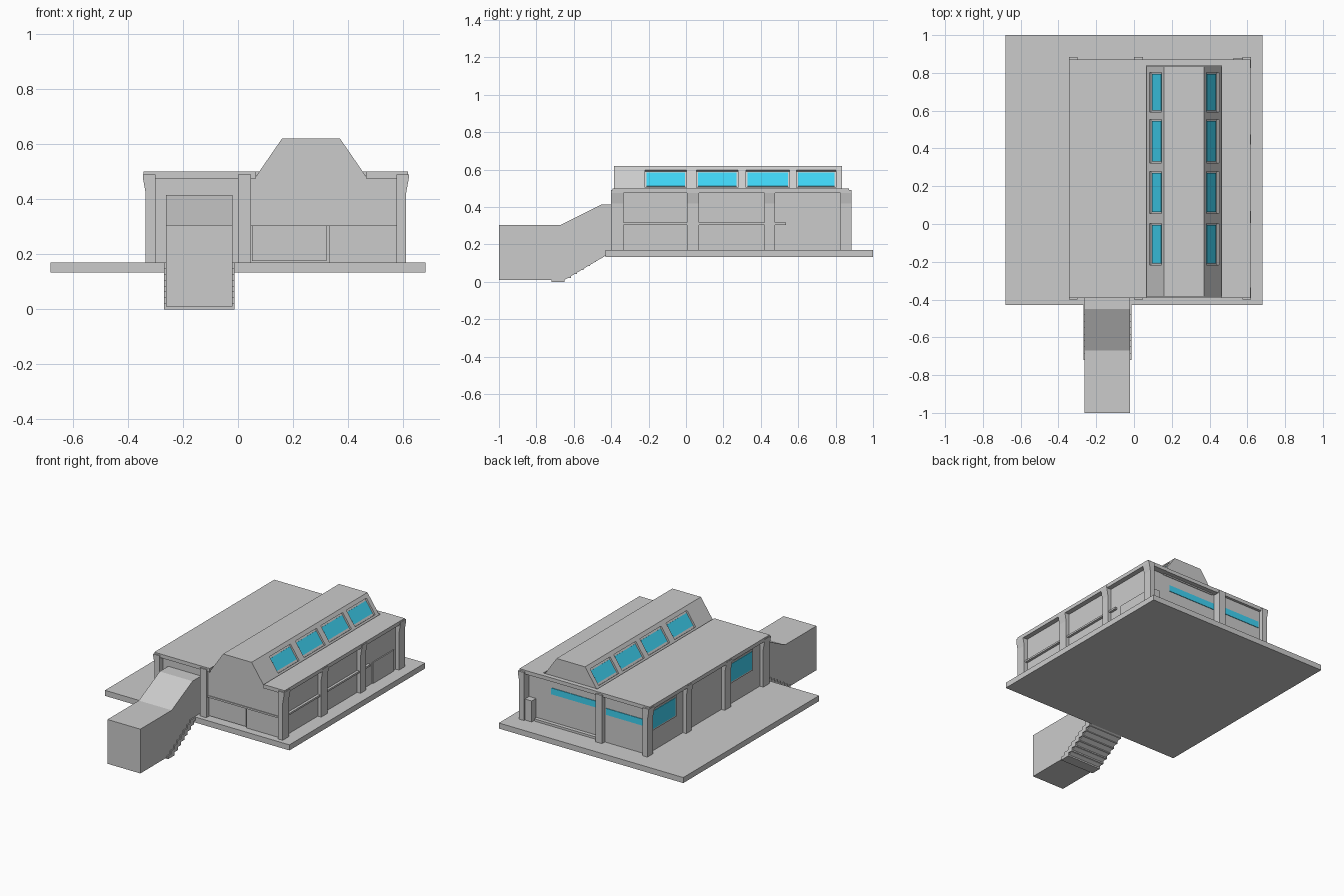
import bpy, bmesh
from mathutils import Vector

if "Cube" in bpy.data.objects:
    bpy.data.objects.remove(bpy.data.objects["Cube"])

glass = bpy.data.materials.new("blue_glass")
glass.diffuse_color = (0.05, 0.65, 0.9, 1)
glass.use_nodes = True
glass.node_tree.nodes["Principled BSDF"].inputs["Base Color"].default_value = glass.diffuse_color


def prism(name, profile, axis, a, b, mat=None):
    """Extrude a 2D profile: axis 'x' takes (y, z) points, axis 'y' takes (x, z) points."""
    bm = bmesh.new()
    put = (lambda p, t: (t, p[0], p[1])) if axis == 'x' else (lambda p, t: (p[0], t, p[1]))
    face = bm.faces.new([bm.verts.new(put(p, a)) for p in profile])
    new = bmesh.ops.extrude_face_region(bm, geom=[face])["geom"]
    move = Vector((b - a, 0, 0)) if axis == 'x' else Vector((0, b - a, 0))
    bmesh.ops.translate(bm, vec=move, verts=[v for v in new if isinstance(v, bmesh.types.BMVert)])
    bmesh.ops.recalc_face_normals(bm, faces=bm.faces)
    me = bpy.data.meshes.new(name)
    bm.to_mesh(me)
    bm.free()
    if mat:
        me.materials.append(mat)
    ob = bpy.data.objects.new(name, me)
    bpy.context.collection.objects.link(ob)
    return ob


def box(name, x0, x1, y0, y1, z0, z1, mat=None):
    return prism(name, [(x0, z0), (x1, z0), (x1, z1), (x0, z1)], 'y', y0, y1, mat)


def flip(points, centre):
    return [(2 * centre - x, z) for x, z in points]


# Ground slab and recessed wall body
box("base_slab", -0.68, 0.68, -0.43, 1.0, 0.133, 0.17)
box("wall_body", -0.31, 0.585, -0.36, 0.83, 0.165, 0.485)
box("back_wall_left_bay", -0.305, 0.01, 0.82, 0.855, 0.165, 0.485)

# Roof slabs either side of the raised skylight
box("roof_left", -0.343, 0.066, -0.392, 0.872, 0.475, 0.5)
box("roof_right", 0.464, 0.618, -0.392, 0.872, 0.475, 0.5)
box("roof_back_beam", 0.06, 0.47, 0.84, 0.87, 0.475, 0.5)

# Side pillars, flared at the top, mirrored across the building
pillar = [(0.575, 0.165), (0.61, 0.165), (0.61, 0.42), (0.62, 0.475), (0.62, 0.49), (0.575, 0.49)]
for i, (y0, y1) in enumerate([(-0.40, -0.335), (0.005, 0.07), (0.42, 0.475), (0.825, 0.885)]):
    prism(f"pillar_right_{i}", pillar, 'y', y0, y1)
    prism(f"pillar_left_{i}", flip(pillar, 0.1375), 'y', y0, y1)

# Middle pillars on front and back
box("pillar_front_middle", 0.0, 0.047, -0.40, -0.35, 0.165, 0.49)
box("pillar_back_middle", 0.0, 0.047, 0.82, 0.885, 0.165, 0.49)

# Front right bay: upper wall, ledge and split lower wall
box("front_upper_wall", 0.045, 0.58, -0.384, -0.35, 0.312, 0.482)
box("front_ledge", 0.045, 0.58, -0.389, -0.35, 0.302, 0.314)
box("front_lower_panel", 0.05, 0.322, -0.375, -0.35, 0.175, 0.303)
box("front_lower_panel_wide", 0.33, 0.578, -0.38, -0.35, 0.168, 0.303)

# Right side ledges and low panel
for i, (y0, y1) in enumerate([(-0.335, 0.005), (0.07, 0.42), (0.475, 0.535)]):
    box(f"side_ledge_{i}", 0.58, 0.602, y0, y1, 0.305, 0.317)
box("side_low_panel", 0.58, 0.592, 0.575, 0.8, 0.168, 0.31)

# Raised skylight with recessed sloped windows
outline = [(0.065, 0.47), (0.065, 0.482), (0.16, 0.62), (0.37, 0.62), (0.465, 0.482), (0.465, 0.47)]
skylight = prism("skylight_block", outline, 'y', -0.385, 0.835)


def slope_profile(z0, z1, d0, d1):
    """Strip on the left slope between two heights and two depths."""
    inward = Vector((0.824, -0.567))
    on = lambda z, d: tuple(Vector((0.065 + (z - 0.482) * 0.6884, z)) + inward * d)
    return [on(z0, d0), on(z1, d0), on(z1, d1), on(z0, d1)]


for i, (y0, y1) in enumerate([(-0.21, -0.005), (0.063, 0.27), (0.33, 0.545), (0.6, 0.795)]):
    cut = slope_profile(0.505, 0.598, -0.02, 0.012)
    pane = slope_profile(0.517, 0.588, 0.007, 0.02)
    for side in ("left", "right"):
        if side == "right":
            cut, pane = flip(cut, 0.265), flip(pane, 0.265)
        cutter = prism("window_cutter", cut, 'y', y0 - 0.008, y1 + 0.008)
        mod = skylight.modifiers.new("window_recess", 'BOOLEAN')
        mod.operation, mod.solver, mod.object = 'DIFFERENCE', 'EXACT', cutter
        bpy.context.view_layer.objects.active = skylight
        bpy.ops.object.modifier_apply(modifier=mod.name)
        bpy.data.objects.remove(cutter)
        prism(f"skylight_window_{side}_{i}", pane, 'y', y0, y1, glass)

# Left side windows with frames
for i, (y0, y1) in enumerate([(-0.24, 0.0), (0.565, 0.81)]):
    box(f"left_window_frame_{i}", -0.317, -0.30, y0 - 0.012, y1 + 0.012, 0.31, 0.452)
    box(f"left_window_{i}", -0.32, -0.30, y0, y1, 0.322, 0.44, glass)

# Back strip windows, sill and service box
box("back_window_right", 0.05, 0.41, 0.81, 0.834, 0.37, 0.412, glass)
box("back_window_left", -0.29, -0.01, 0.83, 0.859, 0.355, 0.398, glass)
box("back_sill", 0.047, 0.52, 0.82, 0.855, 0.165, 0.185)
box("back_service_box", 0.525, 0.575, 0.82, 0.875, 0.165, 0.31)

# Covered entrance passage
tunnel = [(-1.0, 0.01), (-1.0, 0.305), (-0.67, 0.305), (-0.45, 0.415), (-0.35, 0.415),
          (-0.35, 0.15), (-0.43, 0.14), (-0.65, 0.01)]
prism("entrance_passage", tunnel, 'x', -0.262, -0.02)

# Stair treads showing at both sides of the passage
for i in range(8):
    y, z = -0.72 + 0.034 * i, 0.0212 * i
    box(f"stair_tread_{i}", -0.268, -0.012, y, y + 0.07, z, z + 0.0212)
